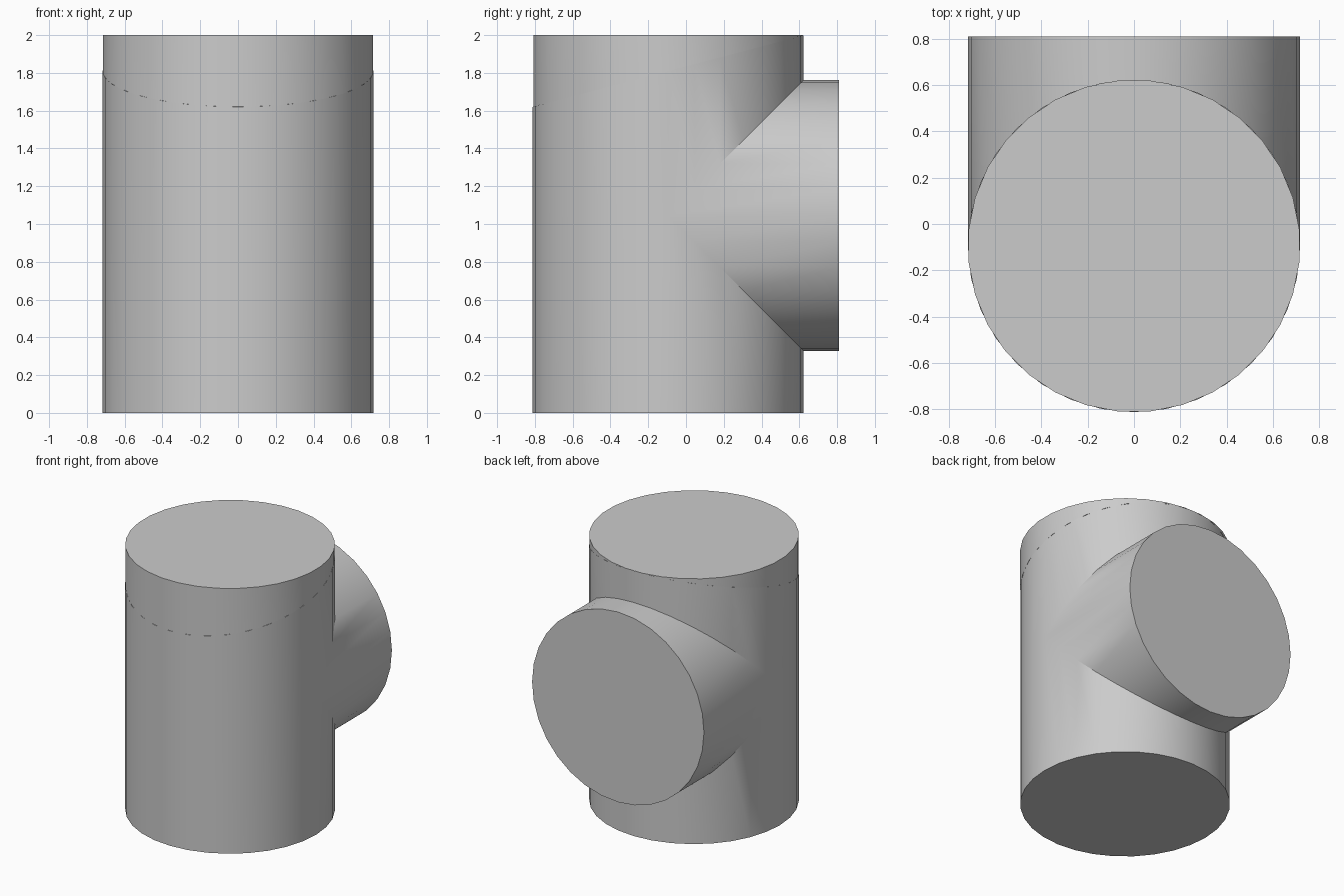
import bpy, bmesh, math
from mathutils import Matrix, Vector

cube = bpy.data.objects.get("Cube")
if cube:
    bpy.data.objects.remove(cube, do_unlink=True)

R, SIDES = 0.717, 32
YC, ZC = -0.095, 1.045          # main axis, branch height
BACK, TOP = 0.81, 2.0
AXIS = Vector((0, YC, ZC))
SEAM = Vector((0, YC - R, 1.62))
SEAM_NORMAL = Vector((0, -0.264, 1)).normalized()

grey = bpy.data.materials.new("plain grey")
grey.use_nodes = True
colour = (0.6, 0.6, 0.6, 1)
grey.diffuse_color = colour
grey.node_tree.nodes["Principled BSDF"].inputs["Base Color"].default_value = colour


def cylinder(bm, matrix, length):
    return bmesh.ops.create_cone(bm, cap_ends=True, segments=SIDES, radius1=R,
                                 radius2=R, depth=length, matrix=matrix)["verts"]


def cut(bm, faces, point, normal, **clear):
    geom = set(faces)
    for f in faces:
        geom.update(f.edges)
        geom.update(f.verts)
    return bmesh.ops.bisect_plane(bm, geom=list(geom), dist=1e-5, plane_co=point,
                                  plane_no=normal, **clear)["geom_cut"]


def cut_and_cap(bm, **clear):
    edge_loop = cut(bm, bm.faces[:], SEAM, SEAM_NORMAL, **clear)
    bmesh.ops.holes_fill(bm, edges=[e for e in edge_loop if isinstance(e, bmesh.types.BMEdge)],
                         sides=0)


def finish(bm, name):
    bmesh.ops.remove_doubles(bm, verts=bm.verts[:], dist=1e-4)
    bmesh.ops.recalc_face_normals(bm, faces=bm.faces[:])
    mesh = bpy.data.meshes.new(name)
    bm.to_mesh(mesh)
    bm.free()
    mesh.materials.append(grey)
    obj = bpy.data.objects.new(name, mesh)
    bpy.context.collection.objects.link(obj)
    bpy.ops.object.select_all(action="DESELECT")
    obj.select_set(True)
    bpy.context.view_layer.objects.active = obj
    bpy.ops.object.shade_smooth_by_angle(angle=math.radians(30))


MITRES = [Vector((0, -1, s)).normalized() for s in (1, -1)]

# Branch pipe, mitred at its inner end
branch = bmesh.new()
length = BACK - YC + 0.1
cylinder(branch, Matrix.Translation((0, BACK - length / 2, ZC))
         @ Matrix.Rotation(math.pi / 2, 4, "X"), length)
for normal in MITRES:
    cut(branch, branch.faces[:], AXIS, normal, clear_outer=True)
branch_mesh = bpy.data.meshes.new("branch_pipe")
branch.to_mesh(branch_mesh)
branch.free()

# Main pipe with a slanted top and a mitred opening, joined to the branch
body = bmesh.new()
cylinder(body, Matrix.Translation((0, YC, TOP / 2)), TOP)
cut_and_cap(body, clear_outer=True)
for normal in MITRES:
    rear = [f for f in body.faces
            if f.calc_center_median().y > YC + 0.01 and abs(f.normal.z) < 0.5]
    cut(body, rear, AXIS, normal)
opening = []
for f in body.faces:
    c = f.calc_center_median() - AXIS
    if abs(f.normal.z) < 0.5 and abs(c.z) < c.y - 1e-4:
        opening.append(f)
bmesh.ops.delete(body, geom=opening, context="FACES")
body.from_mesh(branch_mesh)
bpy.data.meshes.remove(branch_mesh)
finish(body, "tee_body")

# Upper collar above the slanted seam, turned by half a facet
collar = bmesh.new()
cylinder(collar, Matrix.Translation((0, YC, TOP - 0.3))
         @ Matrix.Rotation(math.pi / SIDES, 4, "Z"), 0.6)
cut_and_cap(collar, clear_inner=True)
finish(collar, "upper_collar")
